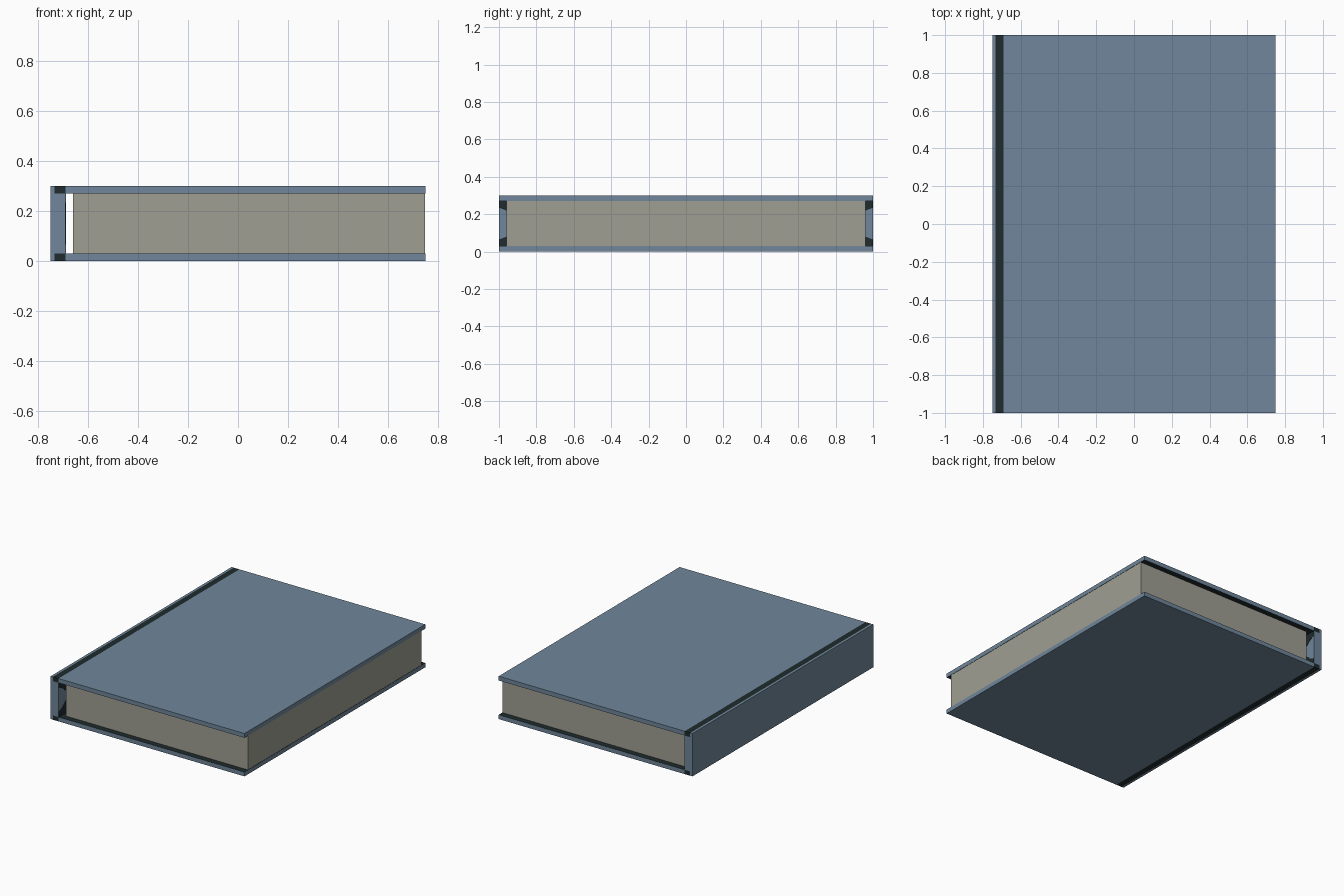
import bpy, bmesh

if "Cube" in bpy.data.objects:
    bpy.data.objects.remove(bpy.data.objects["Cube"])


def material(name, rgb):
    m = bpy.data.materials.new(name)
    m.diffuse_color = (*rgb, 1)
    m.use_nodes = True
    m.node_tree.nodes["Principled BSDF"].inputs["Base Color"].default_value = m.diffuse_color
    return m


BLUE = material("slate blue cloth", (0.16, 0.24, 0.325))
PAPER = material("grey paper", (0.35, 0.345, 0.295))
DARK = material("dark lining", (0.014, 0.024, 0.026))


def finish(name, bm, mats):
    bmesh.ops.recalc_face_normals(bm, faces=bm.faces[:])
    me = bpy.data.meshes.new(name)
    bm.to_mesh(me)
    bm.free()
    for m in mats:
        me.materials.append(m)
    ob = bpy.data.objects.new(name, me)
    bpy.context.collection.objects.link(ob)
    return ob


def prism(name, points, move, mats):
    """Extrude a flat outline along a vector."""
    bm = bmesh.new()
    face = bm.faces.new([bm.verts.new(p) for p in points])
    ext = bmesh.ops.extrude_face_region(bm, geom=[face], use_keep_orig=True)
    bmesh.ops.translate(bm, vec=move, verts=[v for v in ext["geom"] if isinstance(v, bmesh.types.BMVert)])
    return finish(name, bm, mats)


def box(name, x0, x1, y, z0, z1, mats):
    pts = [(x0, -y, z0), (x1, -y, z0), (x1, -y, z1), (x0, -y, z1)]
    return prism(name, pts, (0, 2 * y, 0), mats)


# Covers with dark inner faces, and dark hinge strips
for side, z0, inward in (("bottom", 0.0, 1), ("top", 0.27, -1)):
    cover = box(side + "_cover", -0.69, 0.75, 1.0, z0, z0 + 0.03, [BLUE, DARK])
    for p in cover.data.polygons:
        if p.normal.z * inward > 0.5:
            p.material_index = 1
    box(side + "_hinge", -0.733, -0.69, 1.0, z0, z0 + 0.03, [DARK])

# Spine, notched top and bottom for the hinges
outline = [(-0.75, 0), (-0.733, 0), (-0.733, 0.03), (-0.69, 0.03),
           (-0.69, 0.27), (-0.733, 0.27), (-0.733, 0.3), (-0.75, 0.3)]
prism("spine", [(x, -1, z) for x, z in outline], (0, 2, 0), [BLUE])

# Dark lining inside the spine, cut back at both ends
end = [(1.0, 0.03), (1.0, 0.065), (0.96, 0.08), (0.88, 0.15),
       (0.96, 0.22), (1.0, 0.235), (1.0, 0.27)]
lining = [(-0.69, y, z) for y, z in end] + [(-0.69, -y, z) for y, z in reversed(end)]
prism("spine_lining", lining, (0.002, 0, 0), [DARK])

# Page block
box("pages", -0.66, 0.748, 0.96, 0.03, 0.27, [PAPER])
